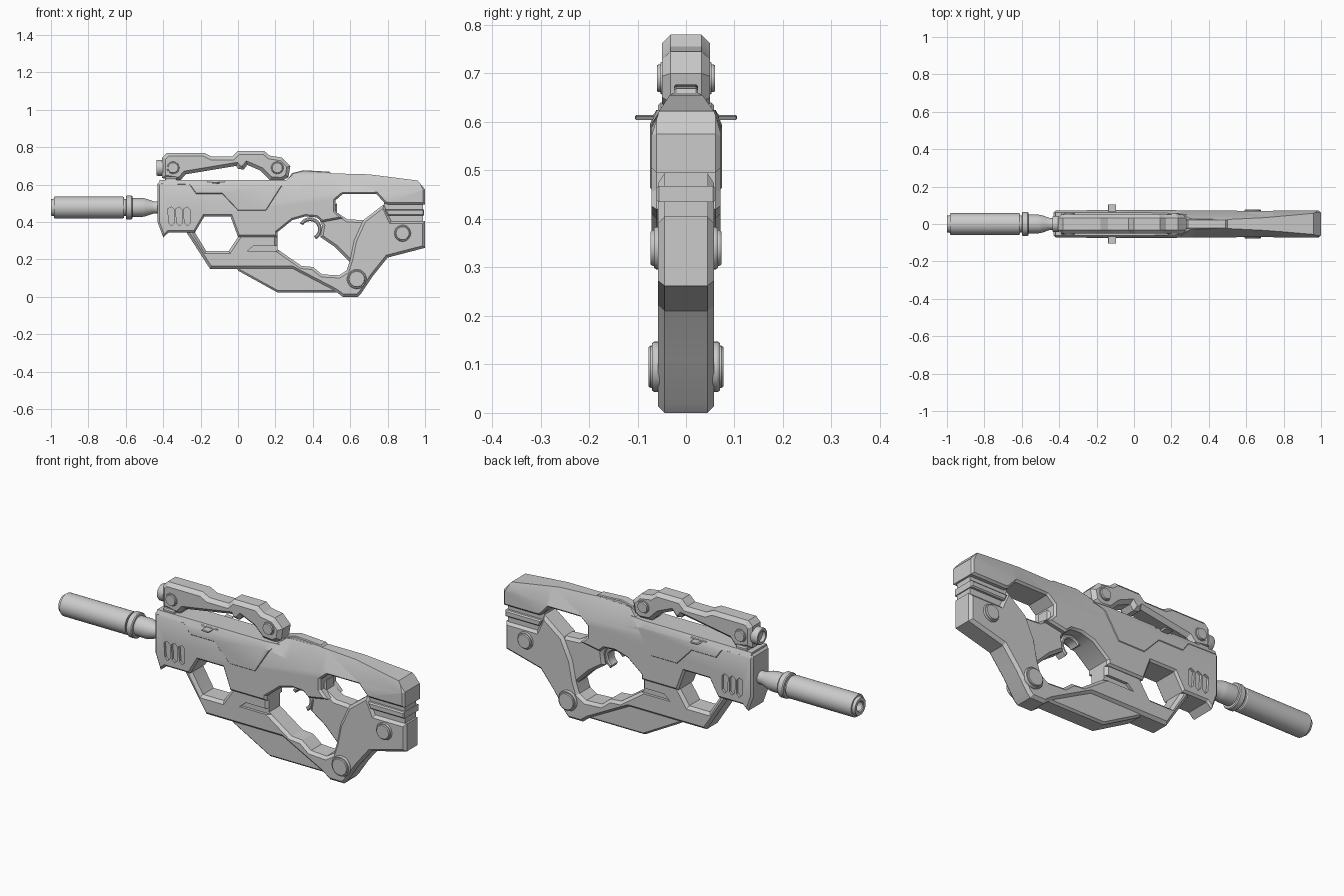
import bpy, bmesh, math

if "Cube" in bpy.data.objects:
    bpy.data.objects.remove(bpy.data.objects["Cube"])


def finish(name, bm):
    bmesh.ops.recalc_face_normals(bm, faces=bm.faces)
    me = bpy.data.meshes.new(name)
    bm.to_mesh(me)
    bm.free()
    ob = bpy.data.objects.new(name, me)
    bpy.context.collection.objects.link(ob)
    return ob


def skin(bm, rings):
    """Join equal rings of points and cap both ends."""
    rows = [[bm.verts.new(p) for p in r] for r in rings]
    n = len(rows[0])
    for a, b in zip(rows, rows[1:]):
        for i in range(n):
            bm.faces.new((a[i], a[(i + 1) % n], b[(i + 1) % n], b[i]))
    return [bm.faces.new(rows[0]), bm.faces.new(rows[-1])]


def prism(name, pts, half, chamfer=0.0, y=0.0):
    """Side profile (x, z) extruded across y with chamfered rims."""
    bm = bmesh.new()
    w = half - chamfer
    caps = skin(bm, [[(px, y + s * w, pz) for px, pz in pts] for s in (-1, 1)])
    bmesh.ops.recalc_face_normals(bm, faces=bm.faces)
    if chamfer:
        bmesh.ops.inset_individual(bm, faces=caps, thickness=chamfer,
                                   depth=chamfer, use_even_offset=True)
    return finish(name, bm)


def box(name, x0, x1, z0, z1, half, chamfer=0.0, y=0.0):
    return prism(name, [(x0, z0), (x1, z0), (x1, z1), (x0, z1)], half, chamfer, y)


def lathe(name, prof, axis, cx, cz, n=32):
    """Revolve (distance, radius) pairs about the x or y axis."""
    rings = []
    for d, r in prof:
        ring = []
        for i in range(n):
            a = 2 * math.pi * i / n
            u, v = r * math.cos(a), r * math.sin(a)
            ring.append((d, u, cz + v) if axis == 'x' else (cx + u, d, cz + v))
        rings.append(ring)
    bm = bmesh.new()
    skin(bm, rings)
    return finish(name, bm)


def boolean(ob, other, op):
    other.hide_render = True
    m = ob.modifiers.new("cut", 'BOOLEAN')
    m.operation, m.object, m.solver = op, other, 'EXACT'
    bpy.context.view_layer.objects.active = ob
    bpy.ops.object.modifier_apply(modifier=m.name)
    bpy.data.objects.remove(other)


def envelope(grow):
    """Roof shaped cross-section that trims the upper body."""
    rings = []
    for x, y1, z1, y2, z2 in [(-0.5, .08, .575, .052, .64), (.2, .08, .575, .05, .64),
                              (.33, .08, .55, .025, .66), (.52, .08, .53, .025, .66),
                              (.75, .08, .535, .036, .655), (1.05, .08, .55, .055, .64)]:
        right = [(y1 + grow, 0.2), (y1 + grow, z1), (y2 + grow, z2), (y2 + grow, .75)]
        rings.append([(x, y, z) for y, z in right] + [(x, -y, z) for y, z in reversed(right)])
    bm = bmesh.new()
    skin(bm, rings)
    return finish("envelope", bm)


# Upper body: receiver and upper stock in one profile
body = prism("upper_body", [
    (-.43, .605), (-.415, .62), (.25, .62), (.30, .658), (.50, .66), (.70, .655), (.96, .622),
    (1, .575), (1, .495), (.80, .495), (.785, .50), (.74, .55), (.56, .55), (.52, .515),
    (.52, .46), (.56, .42), (.45, .40), (.42, .425), (.36, .43), (.29, .41), (.21, .345),
    (.21, .32), (0, .32), (-.04, .43), (-.18, .43), (-.23, .345), (-.37, .345),
    (-.40, .318), (-.43, .40)], .071, .01)
boolean(body, envelope(0), 'INTERSECT')
for side in (-1, 1):
    for i in range(3):
        x = -.375 + i * .042
        slot = prism("slot", [(x, .47), (x + .02, .48), (x + .035, .465), (x + .035, .395),
                              (x + .02, .38), (x + .005, .395)], .014, 0, side * .072)
        boolean(body, slot, 'DIFFERENCE')

# Raised cover on the receiver
cover = prism("receiver_cover", [
    (-.42, .625), (-.42, .605), (-.26, .60), (-.225, .55), (-.085, .55), (0, .46),
    (.15, .46), (.24, .60), (.28, .625)], .074, .004)
boolean(cover, envelope(.003), 'INTERSECT')

# Lower frame: handguard, grip guard and stock strut
frame = prism("lower_frame", [
    (-.285, .36), (-.235, .36), (-.225, .335), (-.17, .245), (-.05, .245), (.01, .335),
    (.21, .335), (.21, .255), (.34, .165), (.40, .16), (.45, .12), (.54, .115), (.58, .14),
    (.60, .20), (.62, .30), (.67, .41), (.78, .495), (.82, .405), (1, .405), (1, .262),
    (.80, .21), (.72, .11), (.66, .02), (.64, 0), (.56, 0), (.52, .03), (.29, .15),
    (-.15, .15)], .058, .014)
for side in (-1, 1):
    groove = prism("groove", [(.05, .245), (.23, .245), (.23, .275), (.085, .275)],
                   .016, 0, side * .06)
    boolean(frame, groove, 'DIFFERENCE')

# Ribbed gap in the stock
box("stock_core", .78, .99, .39, .51, .045)
prism("stock_rib", [(.80, .435), (.995, .435), (.995, .468), (.785, .468)], .062, .006)

# Grip and trigger
prism("grip", [(.42, .45), (.45, .38), (.44, .32), (.52, .265), (.60, .185), (.67, .24),
               (.74, .42), (.67, .41), (.585, .415), (.53, .45), (.53, .50)], .044, .014)
arc = [math.radians(150 - 15 * i) for i in range(15)]
prism("trigger", [(.385 + .063 * math.cos(a), .362 + .063 * math.sin(a)) for a in arc] +
      [(.385 + .043 * math.cos(a), .362 + .043 * math.sin(a)) for a in reversed(arc)],
      .03, .006)

# Magazine under the frame
prism("magazine", [(-.01, .16), (0, .14), (.21, .024), (.54, .024), (.54, .06), (.30, .17)],
      .046, .01)

# Sighting unit on top with its supports
prism("scope_body", [
    (-.405, .745), (-.38, .77), (-.18, .77), (-.14, .75), (-.03, .75), (0, .78), (.14, .78),
    (.17, .755), (.235, .745), (.28, .70), (.27, .64), (.235, .62), (.17, .625), (.12, .675),
    (.05, .705), (.03, .68), (0, .685), (-.01, .70), (-.28, .655), (-.31, .62),
    (-.405, .635)], .05, .018)
lathe("scope_lens", [(-.42, .026), (-.437, .028), (-.437, .04), (-.43, .043), (-.40, .043)],
      'x', 0, .69)
box("scope_front_leg", -.39, -.325, .575, .64, .058, .006)
prism("rear_sight", [(.26, .62), (.29, .662), (.35, .677), (.49, .669), (.505, .655),
                     (.505, .63)], .025, .004)

# Charging handle
box("charging_handle_base", -.165, -.07, .60, .618, .068, .003)
prism("charging_handle", [(-.14, .606), (-.10, .604), (-.095, .612), (-.135, .614)], .105, .002)

# Barrel and suppressor
lathe("barrel", [(-.57, .034), (-.46, .033), (-.41, .033)], 'x', 0, .478)
lathe("barrel_collar", [(-.565, .05), (-.51, .05), (-.49, .046), (-.45, .032), (-.43, .032)],
      'x', 0, .478)
lathe("suppressor", [(-.94, .024), (-.995, .024), (-1, .028), (-1, .044), (-.985, .047),
                     (-.985, .055), (-.98, .058), (-.615, .058), (-.61, .055), (-.61, .046),
                     (-.60, .046), (-.60, .06), (-.595, .064), (-.57, .064), (-.565, .06),
                     (-.565, .046), (-.55, .046)], 'x', 0, .478)

# Pivot pins, each with a rim and a raised centre
for name, x, z, r, w in [("guard_pin", .635, .095, .052, .077), ("stock_pin", .88, .34, .044, .073),
                         ("scope_pin_front", -.347, .69, .034, .06),
                         ("scope_pin_rear", .21, .69, .034, .06)]:
    half = [(w, r * .68), (w, r * .78), (w - .004, r * .84), (w - .007, r * .84),
            (w - .007, r * .94), (w - .012, r)]
    lathe(name, half + [(-d, q) for d, q in reversed(half)], 'y', x, z)

# Smooth the rounded surfaces, keep the hard edges
for ob in bpy.context.collection.objects:
    ob.select_set(True)
bpy.context.view_layer.objects.active = body
bpy.ops.object.shade_smooth_by_angle(angle=math.radians(25))
